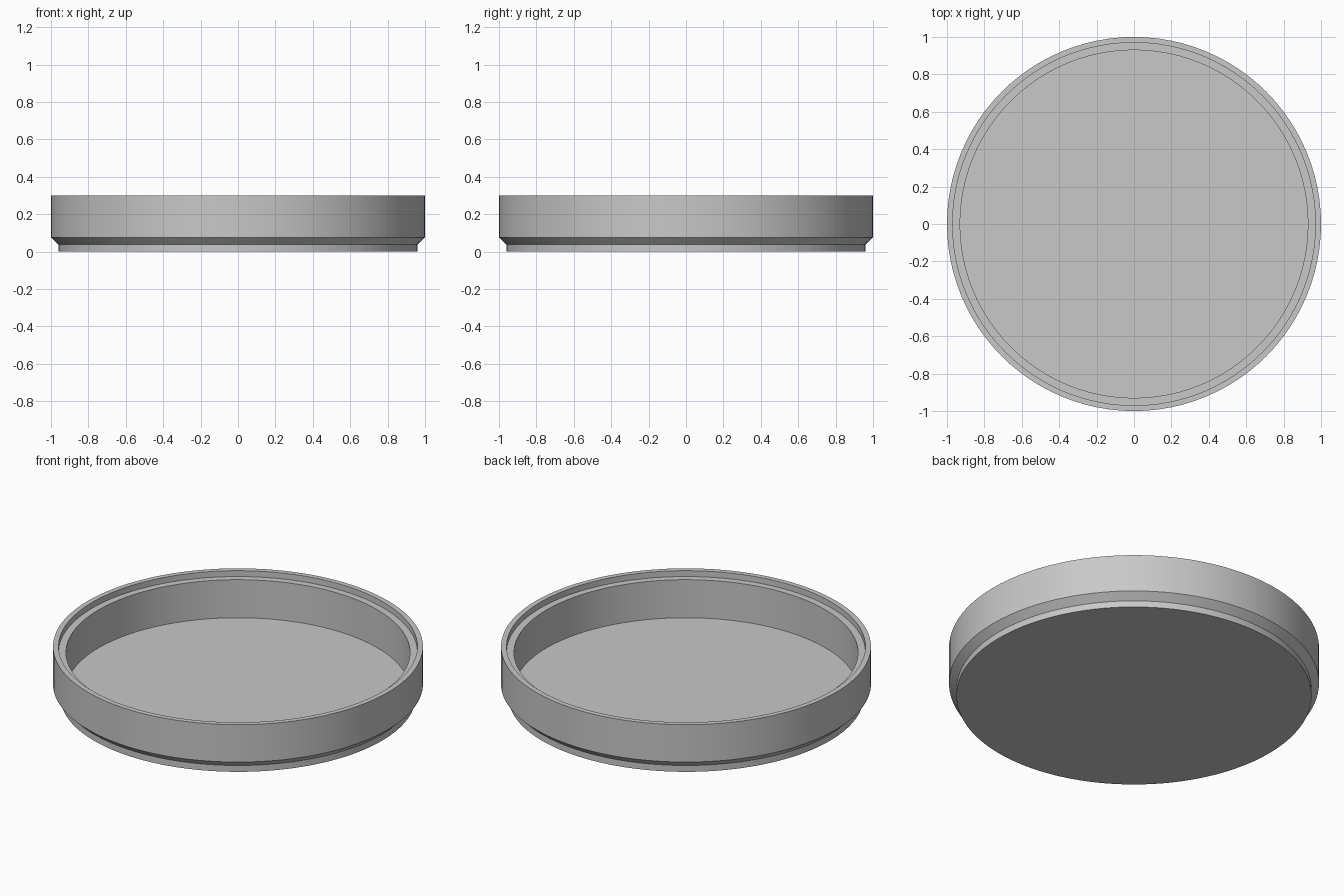
import bpy
import bmesh
from math import radians
from mathutils import Vector

SEGMENTS = 96

cube = bpy.data.objects.get("Cube")
if cube:
    bpy.data.objects.remove(cube, do_unlink=True)

# Single grey material
grey = bpy.data.materials.new("plain_grey")
grey.use_nodes = True
colour = (0.58, 0.58, 0.58, 1)
grey.diffuse_color = colour
grey.node_tree.nodes["Principled BSDF"].inputs["Base Color"].default_value = colour

# Half cross-section (radius, height), from the underside round to the floor
profile = [
    (0, 0), (0.96, 0),            # underside
    (0.96, 0.038), (1, 0.077),    # foot ring and chamfer
    (1, 0.3), (0.97, 0.3),        # outer wall and rim
    (0.97, 0.265), (0.93, 0.265), # stepped seat inside the rim
    (0.93, 0.038), (0, 0.038),    # inner wall and floor
]

# Round shallow dish, turned about the z axis
bm = bmesh.new()
verts = [bm.verts.new((r, 0, z)) for r, z in profile]
edges = [bm.edges.new(pair) for pair in zip(verts, verts[1:])]
bmesh.ops.spin(bm, geom=verts + edges, cent=Vector(), axis=Vector((0, 0, 1)),
               angle=radians(360), steps=SEGMENTS, use_duplicate=False)
bmesh.ops.remove_doubles(bm, verts=bm.verts, dist=0.0001)
bmesh.ops.recalc_face_normals(bm, faces=bm.faces)

mesh = bpy.data.meshes.new("round_dish")
bm.to_mesh(mesh)
bm.free()
mesh.materials.append(grey)
dish = bpy.data.objects.new("round_dish", mesh)
bpy.context.collection.objects.link(dish)

# Smooth round walls with crisp rims
bpy.ops.object.select_all(action="DESELECT")
dish.select_set(True)
bpy.context.view_layer.objects.active = dish
bpy.ops.object.shade_smooth_by_angle(angle=radians(30))
